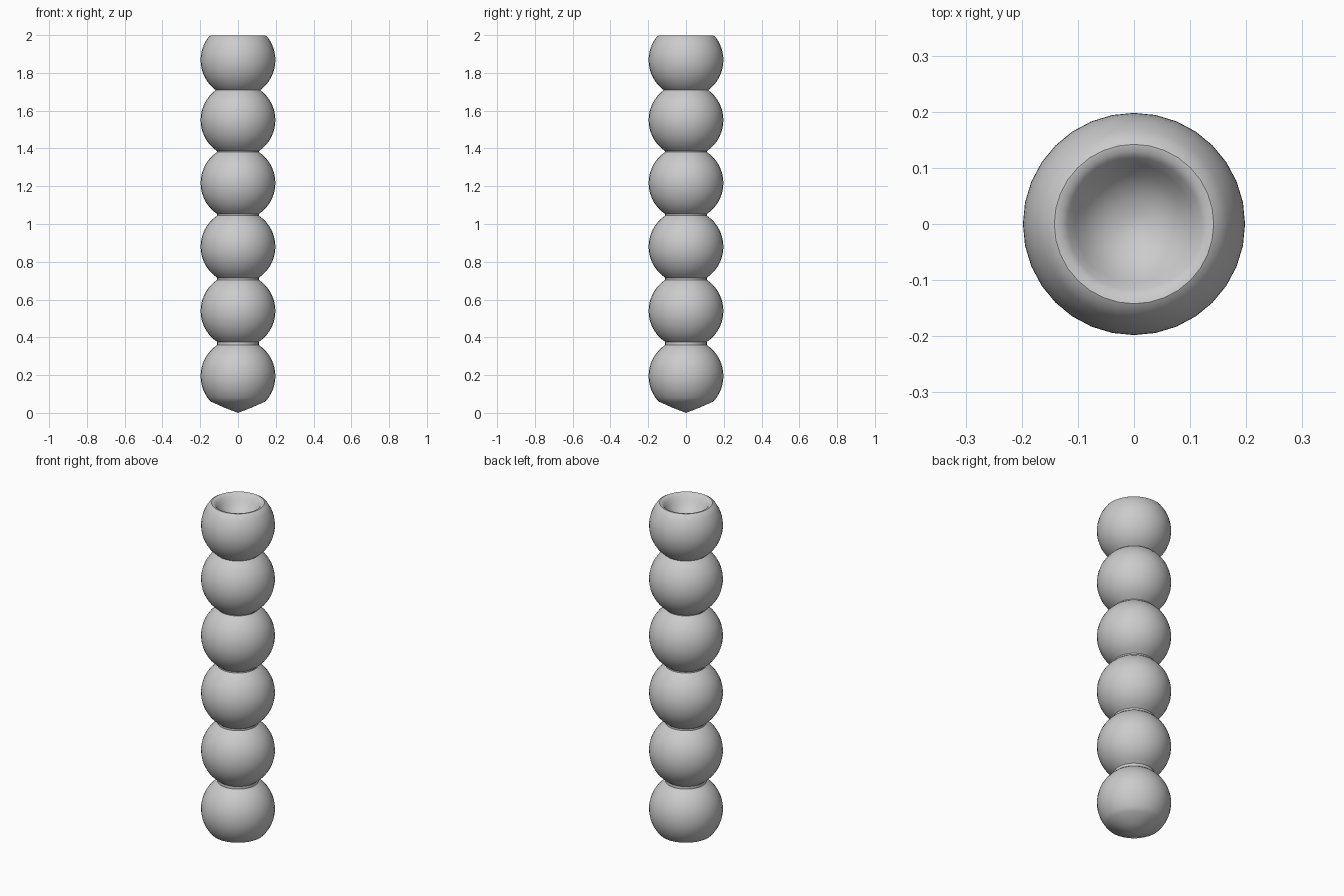
import bpy, bmesh, math

if "Cube" in bpy.data.objects:
    bpy.data.objects.remove(bpy.data.objects["Cube"])

SEGMENTS = 32
R = 0.198          # bead radius
NECK = 0.11        # neck radius
CENTRES = [0.195, 0.54, 0.88, 1.217, 1.55, 1.868]

grey = bpy.data.materials.new("grey")
grey.diffuse_color = (0.6, 0.6, 0.6, 1)
grey.use_nodes = True
grey.node_tree.nodes["Principled BSDF"].inputs["Base Color"].default_value = grey.diffuse_color


def arc(cz, r0, r1, steps=14):
    """Bead outline from radius r0 below the middle to r1 above it."""
    a0, a1 = -math.acos(r0 / R), math.acos(r1 / R)
    angles = [a0 + (a1 - a0) * i / steps for i in range(steps + 1)]
    return [(R * math.cos(a), cz + R * math.sin(a)) for a in angles]


# Profile: pointed base, stacked beads joined by short necks, dished top
profile = [(0, 0), (0.07, 0.027)]
last = len(CENTRES) - 1
for i, cz in enumerate(CENTRES):
    profile += arc(cz, 0.145 if i == 0 else NECK, 0.155 if i == last else NECK)
profile += [(0.142, 1.999), (0.13, 1.997), (0.118, 1.986), (0.105, 1.966),
            (0.088, 1.943), (0.068, 1.924), (0.045, 1.911), (0.02, 1.903), (0, 1.9)]

# Spin the profile into one closed body
bm = bmesh.new()
verts = [bm.verts.new((r, 0, z)) for r, z in profile]
edges = [bm.edges.new(pair) for pair in zip(verts, verts[1:])]
bmesh.ops.spin(bm, geom=verts + edges, cent=(0, 0, 0), axis=(0, 0, 1),
               angle=2 * math.pi, steps=SEGMENTS, use_duplicate=False)
bmesh.ops.remove_doubles(bm, verts=bm.verts, dist=0.0003)
bmesh.ops.recalc_face_normals(bm, faces=bm.faces)
mesh = bpy.data.meshes.new("beaded_column")
bm.to_mesh(mesh)
bm.free()
mesh.materials.append(grey)
column = bpy.data.objects.new("beaded_column", mesh)
bpy.context.collection.objects.link(column)

# Smooth beads with crisp neck edges
bpy.context.view_layer.objects.active = column
column.select_set(True)
bpy.ops.object.shade_smooth_by_angle(angle=math.radians(40))
